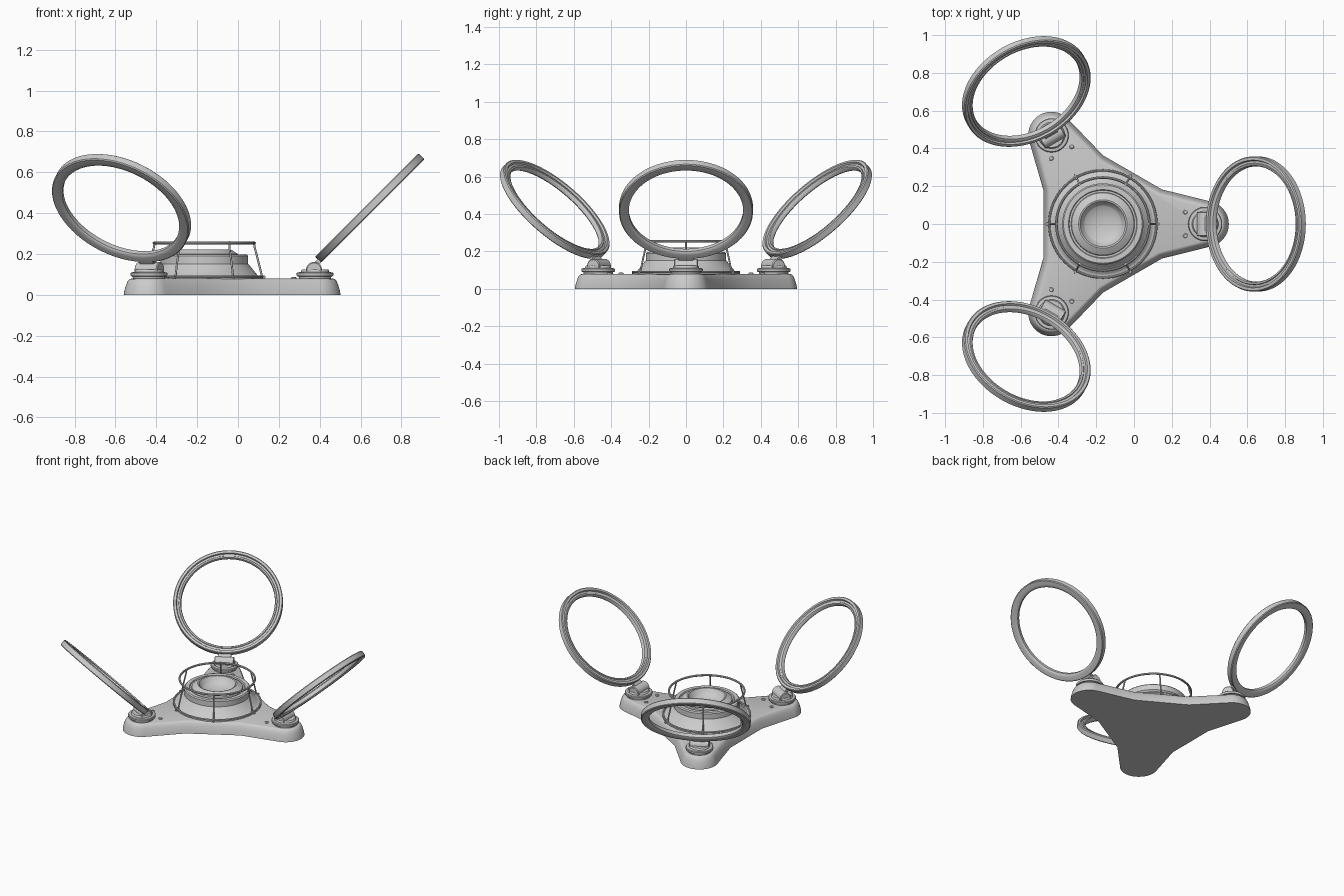
import bpy, bmesh
from math import sin, cos, pi, radians
from mathutils import Matrix, Vector

if "Cube" in bpy.data.objects:
    bpy.data.objects.remove(bpy.data.objects["Cube"])

HUB = Matrix.Translation((-0.165, 0, 0))
ARMS = [HUB @ Matrix.Rotation(radians(120 * k), 4, 'Z') for k in range(3)]
POD = 0.545


def finish(bm, name, mat):
    bmesh.ops.recalc_face_normals(bm, faces=bm.faces)
    me = bpy.data.meshes.new(name)
    bm.to_mesh(me)
    bm.free()
    ob = bpy.data.objects.new(name, me)
    bpy.context.collection.objects.link(ob)
    ob.matrix_world = mat
    return ob


def loft(name, loops, mat, closed=False):
    """Skin a list of equal-length closed loops."""
    bm = bmesh.new()
    rows = [[bm.verts.new(p) for p in lp] for lp in loops]
    n = len(rows[0])
    pairs = list(zip(rows, rows[1:])) + ([(rows[-1], rows[0])] if closed else [])
    for a, b in pairs:
        for i in range(n):
            j = (i + 1) % n
            bm.faces.new((a[i], a[j], b[j], b[i]))
    if not closed:
        bm.faces.new(rows[0])
        bm.faces.new(rows[-1])
    return finish(bm, name, mat)


def lathe(name, profile, mat, closed=False, seg=64):
    loops = [[(r * cos(2 * pi * i / seg), r * sin(2 * pi * i / seg), z) for i in range(seg)]
             for r, z in profile]
    return loft(name, loops, mat, closed)


def wire_ring(name, R, r, z):
    prof = [(R + r * cos(2 * pi * i / 10), z + r * sin(2 * pi * i / 10)) for i in range(10)]
    return lathe(name, prof, HUB, True)


def rod(name, pts, r, mat):
    cu = bpy.data.curves.new(name, 'CURVE')
    cu.dimensions = '3D'
    cu.bevel_depth = r
    cu.bevel_resolution = 2
    cu.use_fill_caps = True
    sp = cu.splines.new('POLY')
    sp.points.add(len(pts) - 1)
    for p, q in zip(sp.points, pts):
        p.co = (*q, 1)
    ob = bpy.data.objects.new(name, cu)
    bpy.context.collection.objects.link(ob)
    ob.matrix_world = mat


def box(name, size, mat):
    bm = bmesh.new()
    bmesh.ops.create_cube(bm, size=1)
    bmesh.ops.scale(bm, vec=size, verts=bm.verts)
    bmesh.ops.bevel(bm, geom=bm.edges[:], offset=0.005, segments=2, affect='EDGES')
    return finish(bm, name, mat)


# Three-armed base
def outline(inset, z):
    pts = []
    d, r = 0.315 - inset, 0.122 - inset
    for k in range(3):
        rot = Matrix.Rotation(radians(120 * k), 3, 'Z')
        arm = [Vector((POD + r * cos(a), r * sin(a), z))
               for a in (radians(-75 + 150 * i / 20) for i in range(21))]
        n, t = Vector((0.5, 0.866, 0)), Vector((0.866, -0.5, 0))
        arm.append(n * d + t * 0.18 + Vector((0, 0, z)))
        arm.append(n * d - t * 0.18 + Vector((0, 0, z)))
        pts += [rot @ p for p in arm]
    return pts


loft("base", [outline(i, z) for i, z in
              [(0, 0), (0.003, 0.02), (0.012, 0.05), (0.02, 0.068), (0.028, 0.077), (0.038, 0.08)]], HUB)

# Central stepped housing with dished top
lathe("central_housing", [
    (0.288, 0.078), (0.288, 0.088), (0.272, 0.09), (0.262, 0.094), (0.22, 0.147), (0.215, 0.152),
    (0.215, 0.19), (0.208, 0.197), (0.182, 0.197), (0.178, 0.19), (0.168, 0.19), (0.165, 0.2),
    (0.135, 0.219), (0.128, 0.222), (0.12, 0.22), (0.1, 0.185), (0.095, 0.182),
    (0.07, 0.17), (0.035, 0.163), (0.004, 0.161)], HUB)

# Wire guard around the housing
wire_ring("guard_top_ring", 0.246, 0.007, 0.254)
wire_ring("guard_base_ring", 0.284, 0.006, 0.09)
for k in range(6):
    m = HUB @ Matrix.Rotation(radians(60 * k), 4, 'Z')
    rod("guard_post", [(0.242, 0, 0.262), (0.246, 0, 0.235), (0.268, 0, 0.15),
                       (0.28, 0, 0.1), (0.283, 0, 0.078)], 0.005, m)
    box("guard_foot", (0.035, 0.016, 0.016), m @ Matrix.Translation((0.285, 0, 0.087)))

TILT = Matrix.Rotation(radians(-45), 4, 'Y')
for m in ARMS:
    # Swivel pod on each arm
    pod = m @ Matrix.Translation((POD - 0.003, 0, 0))
    lathe("swivel_disc", [(0.078, 0.078), (0.08, 0.09), (0.088, 0.092), (0.09, 0.097), (0.09, 0.106),
                          (0.086, 0.11), (0.07, 0.112), (0.068, 0.12), (0.064, 0.124), (0.004, 0.124)], pod)
    # Hinge barrel and the tongue that carries the ring
    barrel = pod @ Matrix.Translation((-0.005, 0, 0.122)) @ Matrix.Rotation(pi / 2, 4, 'X')
    lathe("hinge_barrel", [(0.034, -0.064), (0.039, -0.06), (0.039, 0.06), (0.034, 0.064)], barrel, seg=32)
    box("hinge_tongue", (0.07, 0.085, 0.022),
        pod @ Matrix.Translation((0.004, 0, 0.15)) @ TILT)
    # Tilted ring frame
    ring = m @ Matrix.Translation((0.81, 0, 0.425)) @ TILT
    lathe("ring_frame", [
        (0.353, -0.021), (0.358, -0.016), (0.358, 0.016), (0.353, 0.021), (0.338, 0.021),
        (0.334, 0.01), (0.322, 0.01), (0.319, 0.014), (0.31, 0.012), (0.306, 0.006),
        (0.306, -0.012), (0.312, -0.018), (0.325, -0.021)], ring, True, 96)
    # Screws beside each pod
    for s in (-1, 1):
        lathe("screw", [(0.013, 0.076), (0.013, 0.084), (0.009, 0.087), (0.002, 0.087)],
              m @ Matrix.Translation((0.438, 0.063 * s, 0)), seg=16)

bpy.ops.object.select_all(action='DESELECT')
for ob in bpy.context.scene.objects:
    if ob.type == 'MESH':
        ob.select_set(True)
        bpy.context.view_layer.objects.active = ob
bpy.ops.object.shade_smooth_by_angle(angle=radians(35))
